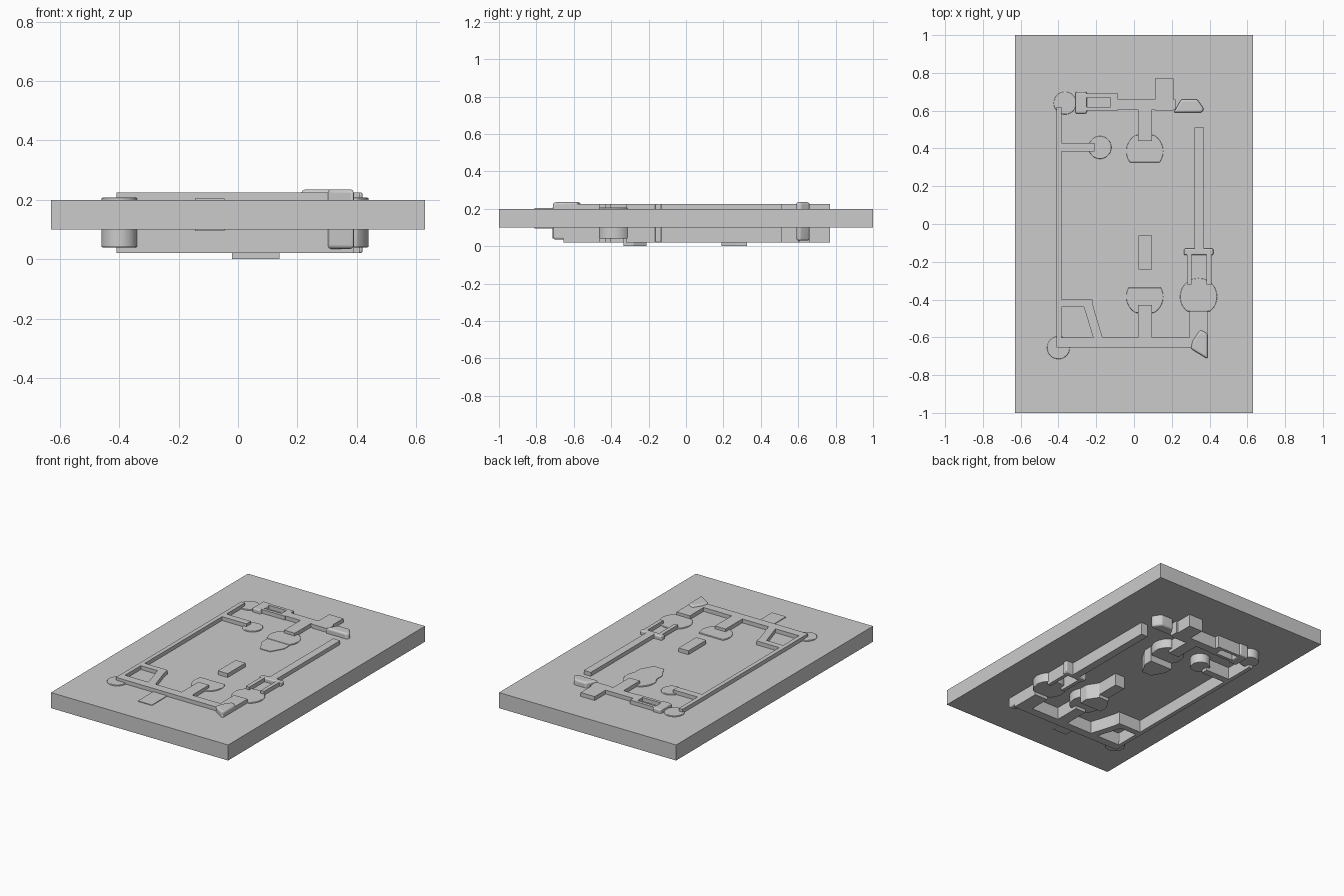
import bpy, bmesh, math

if "Cube" in bpy.data.objects:
    bpy.data.objects.remove(bpy.data.objects["Cube"])

def prism(name, pts, z0=0.02, z1=0.225, bevel=0.0):
    """Extrude a top-view outline between two heights."""
    bm = bmesh.new()
    f = bm.faces.new([bm.verts.new((x, y, z0)) for x, y in pts])
    top = bmesh.ops.extrude_face_region(bm, geom=[f])["geom"]
    for v in top:
        if isinstance(v, bmesh.types.BMVert):
            v.co.z = z1
    bmesh.ops.recalc_face_normals(bm, faces=bm.faces)
    me = bpy.data.meshes.new(name)
    bm.to_mesh(me)
    bm.free()
    ob = bpy.data.objects.new(name, me)
    bpy.context.collection.objects.link(ob)
    if bevel:
        m = ob.modifiers.new("bevel", "BEVEL")
        m.width, m.segments = bevel, 4
    return ob

def box(name, x0, x1, y0, y1, z0=0.02, z1=0.225, bevel=0.0):
    return prism(name, [(x0, y0), (x1, y0), (x1, y1), (x0, y1)], z0, z1, bevel)

def smooth(ob):
    bpy.ops.object.select_all(action="DESELECT")
    ob.select_set(True)
    bpy.context.view_layer.objects.active = ob
    bpy.ops.object.shade_smooth_by_angle(angle=math.radians(60))

def disc(name, cx, cy, r, y0=-9, y1=9):
    """Round plug, optionally trimmed flat in y, with a softly domed top."""
    pts = []
    for i in range(48):
        a = 2 * math.pi * i / 48
        p = (cx + r * math.cos(a), cy + r * math.sin(a))
        if y0 <= p[1] <= y1:
            pts.append(p)
    smooth(prism(name, pts, 0.04, 0.207, 0.004))

# base plate
box("base_plate", -0.63, 0.63, -1, 1, 0.1, 0.2)

# long rails and cross bars
box("left_rail", -0.41, -0.383, -0.653, 0.62)
box("front_bar", -0.40, 0.30, -0.655, -0.60)
box("back_bar", -0.09, 0.22, 0.605, 0.66)
box("right_rail", 0.32, 0.37, -0.14, 0.51)
box("left_branch", -0.39, -0.21, 0.385, 0.43)
box("front_stub", 0.02, 0.095, -0.61, -0.43)
box("back_stub", 0.02, 0.095, 0.44, 0.61)
box("back_tab", 0.11, 0.21, 0.60, 0.77)
box("front_tab", -0.145, -0.045, -0.81, -0.65, 0.095, 0.204)
box("centre_block", 0.025, 0.095, -0.24, -0.06)
box("right_leg", 0.295, 0.39, -0.655, -0.46)

# slanted corner brace
prism("corner_brace", [(-0.39, -0.40), (-0.22, -0.40), (-0.215, -0.44),
                       (-0.165, -0.605), (-0.215, -0.605), (-0.265, -0.44), (-0.39, -0.44)])

# open frame at the back left
for i, y in enumerate((0.60, 0.67)):
    box(f"back_frame_side_{i}", -0.27, -0.085, y, y + 0.02)
box("back_frame_end", -0.125, -0.085, 0.60, 0.69)
box("back_frame_head", -0.31, -0.25, 0.585, 0.70, bevel=0.008)

# open frame and collar on the right rail
for i, x in enumerate((0.28, 0.385)):
    box(f"right_frame_side_{i}", x, x + 0.024, -0.32, -0.15)
box("right_collar", 0.265, 0.42, -0.165, -0.13, bevel=0.008)

# round plugs
disc("front_left_plug", -0.40, -0.655, 0.06)
disc("back_left_plug", -0.365, 0.64, 0.06)
disc("branch_plug", -0.18, 0.405, 0.06)
disc("right_plug", 0.342, -0.385, 0.098, -0.465)
disc("back_centre_plug", 0.057, 0.385, 0.098, 0.325, 0.47)
disc("front_centre_plug", 0.057, -0.385, 0.098, -0.475, -0.33)

# tapered tails next to the centre plugs
prism("back_tail", [(-0.02, 0.325), (-0.02, 0.27), (0.025, 0.19), (0.095, 0.19),
                    (0.14, 0.27), (0.14, 0.325)], 0, 0.204)
prism("front_tail", [(-0.02, -0.335), (-0.02, -0.28), (0.025, -0.21), (0.095, -0.21),
                     (0.14, -0.28), (0.14, -0.335)], 0, 0.198)

# rounded wedges at the bar ends
smooth(prism("back_wedge", [(0.21, 0.59), (0.36, 0.59), (0.37, 0.61), (0.335, 0.66), (0.25, 0.66)],
             0.03, 0.235, 0.012))
smooth(prism("front_wedge", [(0.30, -0.66), (0.39, -0.715), (0.39, -0.58), (0.35, -0.56), (0.31, -0.62)],
             0.035, 0.235, 0.012))
